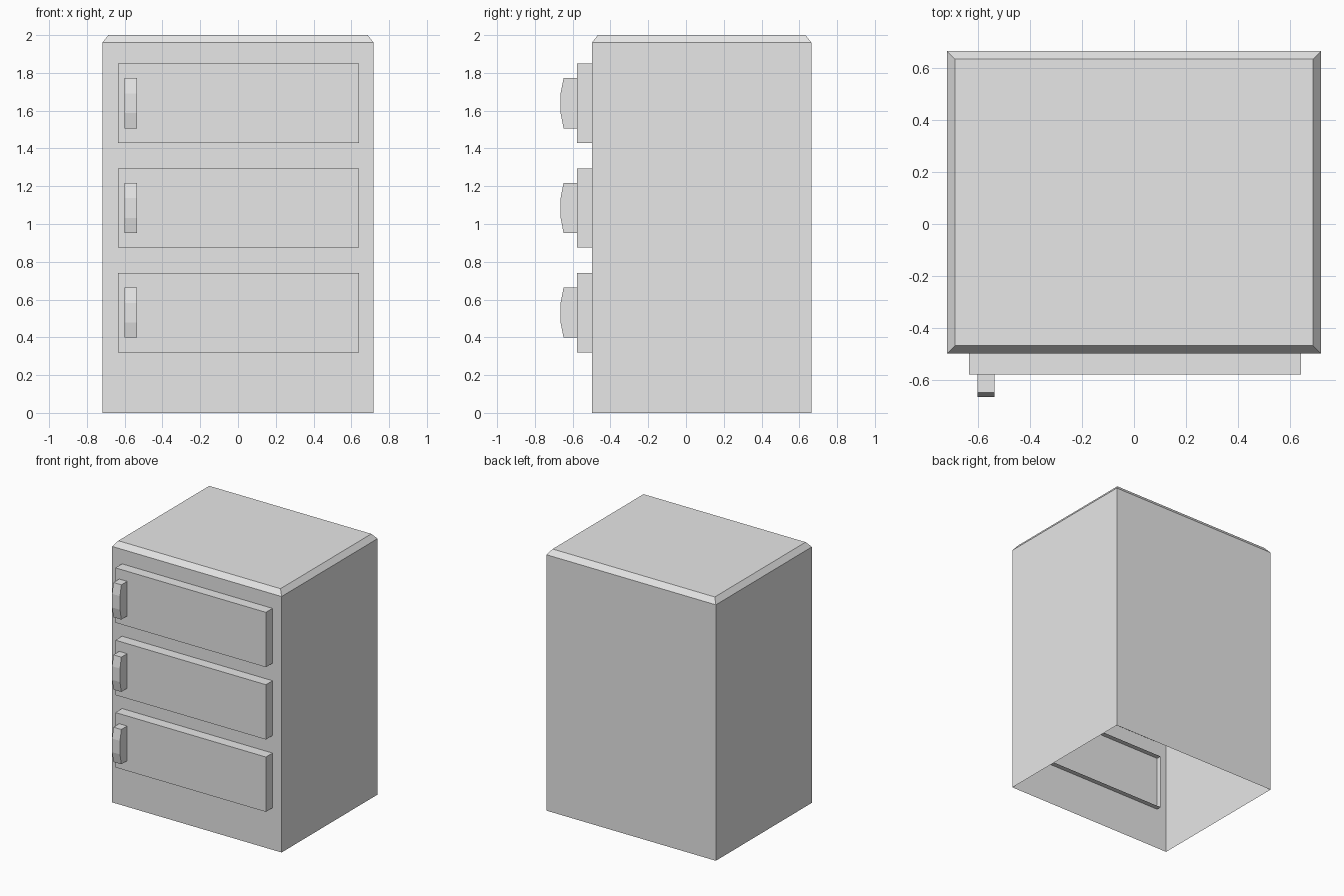
import bpy, bmesh

cube = bpy.data.objects.get("Cube")
if cube:
    bpy.data.objects.remove(cube, do_unlink=True)

# Single light grey paint
grey = bpy.data.materials.new("light_grey")
grey.use_nodes = True
paint = (0.8, 0.8, 0.8, 1)
grey.diffuse_color = paint
grey.node_tree.nodes["Principled BSDF"].inputs["Base Color"].default_value = paint


def finish(name, bm):
    mesh = bpy.data.meshes.new(name)
    bm.to_mesh(mesh)
    bm.free()
    mesh.materials.append(grey)
    obj = bpy.data.objects.new(name, mesh)
    bpy.context.collection.objects.link(obj)
    return obj


def box(low, high):
    bm = bmesh.new()
    bmesh.ops.create_cube(bm, size=1)
    for v in bm.verts:
        v.co = [a + (b - a) * (c + 0.5) for a, b, c in zip(low, high, v.co)]
    bm.normal_update()
    return bm


def remove_side(bm, axis, sign):
    sides = [f for f in bm.faces if f.normal[axis] * sign > 0.9]
    bmesh.ops.delete(bm, geom=sides, context='FACES')


# Cabinet: open-bottomed shell with a chamfered top
bm = box((-0.718, -0.498, 0), (0.718, 0.664, 1.96))
remove_side(bm, 2, -1)
top = next(f for f in bm.faces if f.normal.z > 0.9)
bmesh.ops.inset_region(bm, faces=[top], thickness=0.044, depth=0)
for v in top.verts:
    v.co.z = 2
finish("cabinet", bm)


def handle(name, z):
    # Bowed outline in y and height, extruded sideways
    outline = [(-0.56, -0.133), (-0.648, -0.133), (-0.664, -0.052),
               (-0.664, 0.052), (-0.648, 0.133), (-0.56, 0.133)]
    bm = bmesh.new()
    side = bm.faces.new([bm.verts.new((-0.602, y, z + h)) for y, h in outline])
    out = bmesh.ops.extrude_face_region(bm, geom=[side])["geom"]
    for v in out:
        if isinstance(v, bmesh.types.BMVert):
            v.co.x = -0.535
    bmesh.ops.recalc_face_normals(bm, faces=bm.faces)
    finish(name, bm)


# Drawers: open-backed fronts pushed slightly through the cabinet face
for i, label in enumerate(("bottom", "middle", "top")):
    z = 0.531 + i * 0.554
    bm = box((-0.634, -0.578, z - 0.21), (0.641, -0.46, z + 0.21))
    remove_side(bm, 1, 1)
    finish(label + "_drawer", bm)
    handle(label + "_handle", z)
